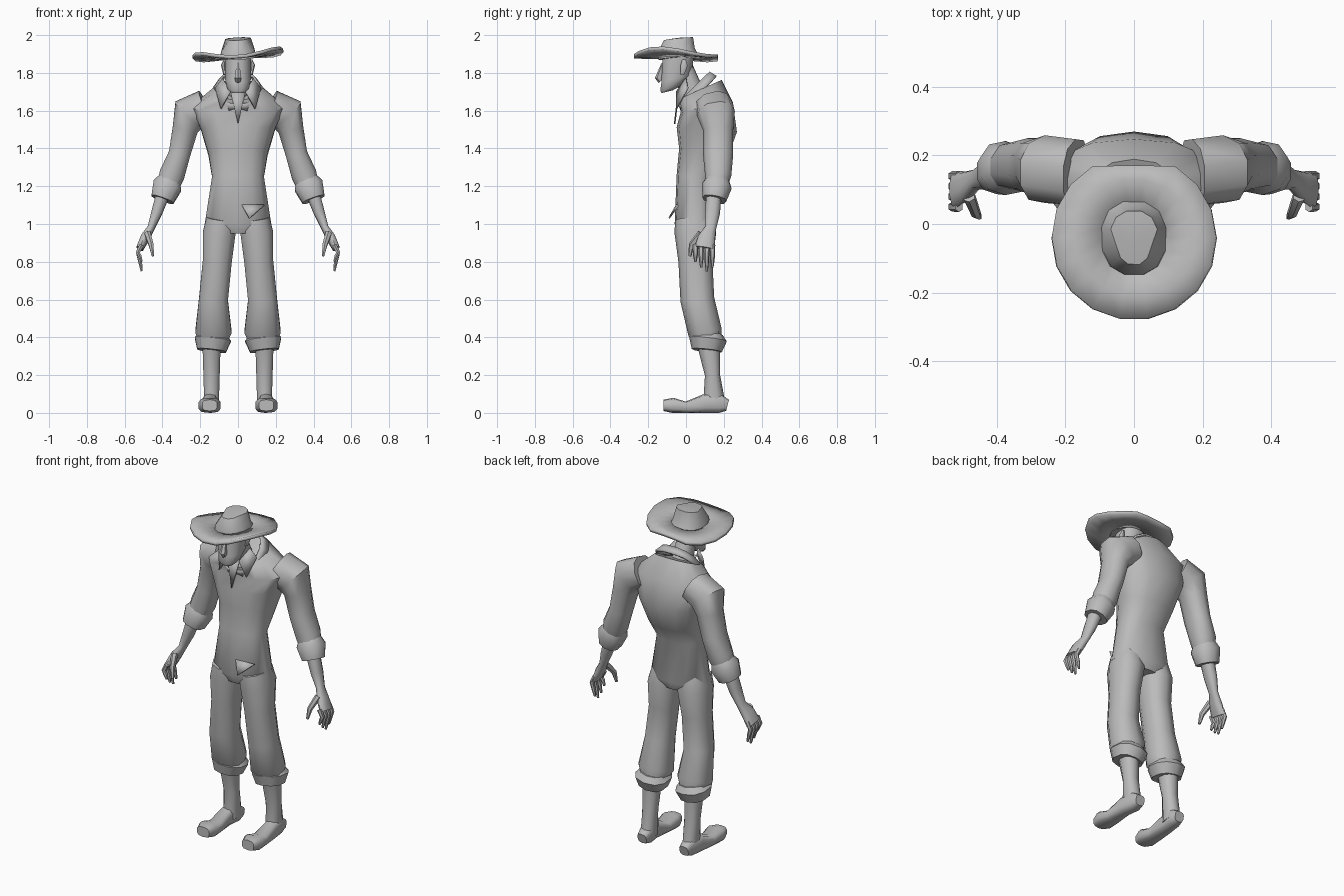
import bpy
import bmesh
import math
from mathutils import Vector

default_cube = bpy.data.objects.get("Cube")
if default_cube:
    bpy.data.objects.remove(default_cube, do_unlink=True)

plain_grey = bpy.data.materials.new("plain_grey")
plain_grey.use_nodes = True
plain_grey.diffuse_color = (.5, .5, .5, 1)
shader = plain_grey.node_tree.nodes["Principled BSDF"]
shader.inputs["Base Color"].default_value = plain_grey.diffuse_color


def finish(name, bm, mirror=False, thickness=0):
    """Turn a bmesh into a smooth shaded object with its modifiers."""
    bmesh.ops.recalc_face_normals(bm, faces=bm.faces)
    mesh = bpy.data.meshes.new(name)
    bm.to_mesh(mesh)
    bm.free()
    mesh.materials.append(plain_grey)
    mesh.shade_smooth()
    mesh.set_sharp_from_angle(angle=math.radians(50))
    part = bpy.data.objects.new(name, mesh)
    bpy.context.collection.objects.link(part)
    if thickness:
        solidify = part.modifiers.new("thickness", 'SOLIDIFY')
        solidify.thickness = thickness
        solidify.offset = 0
    if mirror:
        part.modifiers.new("mirror", 'MIRROR')
    return part


def bridge(bm, rows):
    """Join each closed row of vertices to the next one."""
    for lower, upper in zip(rows, rows[1:]):
        for i in range(len(lower)):
            bm.faces.new((lower[i - 1], lower[i], upper[i], upper[i - 1]))


def rounded(angle, square):
    """Point on a unit circle, pushed out towards a square."""
    return [math.copysign(abs(value) ** square, value)
            for value in (math.cos(angle), math.sin(angle))]


def tube(name, stations, sides=10, square=.85, axis=None, mirror=False, thickness=0):
    """Skin rings along stations of (x, y, z, half width, half depth).
    Rings stand square to the path, or to the axis if one is given."""
    bm = bmesh.new()
    centres = [Vector(station[:3]) for station in stations]
    rows = []
    for i, (*_, width, depth) in enumerate(stations):
        path = centres[min(i + 1, len(centres) - 1)] - centres[max(i - 1, 0)]
        along = Vector(axis or path).normalized()
        across = Vector((1, 0, 0))
        across = (across - along * across.dot(along)).normalized()
        outward = along.cross(across)
        row = []
        for step in range(sides):
            u, v = rounded(math.tau * (step + .5) / sides, square)
            row.append(bm.verts.new(centres[i] + across * u * width + outward * v * depth))
        rows.append(row)
    bridge(bm, rows)
    if not thickness:
        bm.faces.new(rows[0])
        bm.faces.new(rows[-1])
    return finish(name, bm, mirror, thickness)


def rolled_cuff(name, top, bottom, width, depth):
    """A band of cloth that swells just below its top edge."""
    top, bottom = Vector(top), Vector(bottom)
    profile = ((0, .75), (.35, 1), (1, .8))
    tube(name, [(*top.lerp(bottom, t), width * swell, depth * swell)
                for t, swell in profile], mirror=True)


def plate(name, corners, mirror=False):
    bm = bmesh.new()
    bm.faces.new([bm.verts.new(corner) for corner in corners])
    finish(name, bm, mirror, thickness=.008)


# Shirt body and hips
tube("torso", [
    (0, .05, .95, .1, .09),
    (0, .05, 1, .18, .11),
    (0, .05, 1.25, .14, .1),
    (0, .09, 1.37, .16, .13),
    (0, .11, 1.5, .2, .16),
    (0, .11, 1.62, .25, .14),
    (0, .07, 1.71, .13, .13),
], sides=14)

# Standing collar, its points, the open neckline and the loose shirt tail
tube("collar", [(0, .07, 1.69, .13, .13), (0, .04, 1.72, .1, .12)],
     sides=12, square=.75, thickness=.01)
plate("collar_points", [(.12, .01, 1.72), (.09, -.05, 1.61), (.04, -.05, 1.7), (.08, 0, 1.77)],
      mirror=True)
plate("neckline", [(.04, -.04, 1.7), (0, -.06, 1.53), (-.04, -.04, 1.7)])
plate("shirt_tail", [(.02, -.05, 1.1), (.06, -.09, 1.03), (.14, -.04, 1.1)])

# Trouser legs, baggy below the knee, with rolled cuffs
tube("trouser_legs", [
    (.09, .04, 1.03, .08, .1),
    (.1, .05, .95, .09, .11),
    (.11, .05, .8, .08, .09),
    (.13, .06, .6, .08, .09),
    (.13, .1, .43, .1, .09),
    (.13, .12, .37, .07, .07),
], mirror=True)
rolled_cuff("trouser_cuffs", (.13, .12, .42), (.14, .11, .33), width=.1, depth=.1)

# Boots
tube("boot_shafts", [
    (.14, .12, .36, .05, .06),
    (.14, .14, .2, .045, .04),
    (.14, .15, .04, .04, .06),
], mirror=True)
tube("boot_feet", [
    (.14, .22, .04, .03, .03),
    (.14, .18, .05, .04, .05),
    (.15, .1, .05, .04, .05),
    (.15, 0, .03, .05, .03),
    (.15, -.07, .04, .06, .04),
    (.15, -.12, .04, .04, .03),
], square=.65, mirror=True)

# Sleeves with rolled cuffs
tube("sleeves", [
    (.17, .15, 1.62, .09, .1),
    (.26, .16, 1.58, .1, .1),
    (.28, .17, 1.5, .07, .08),
    (.31, .17, 1.37, .06, .08),
    (.35, .17, 1.26, .07, .07),
    (.37, .16, 1.2, .06, .06),
], mirror=True)
rolled_cuff("sleeve_cuffs", (.36, .17, 1.24), (.4, .15, 1.13), width=.08, depth=.08)

# Forearms running into the palms
tube("forearms", [
    (.39, .15, 1.18, .04, .04),
    (.43, .14, 1.06, .03, .04),
    (.46, .13, .98, .02, .03),
    (.49, .11, .93, .025, .045),
    (.52, .1, .87, .02, .055),
], mirror=True)

# Four fingers curling inwards, the middle ones longest, and a thumb
for i, length in enumerate((.08, .11, .13, .11)):
    y = .05 + i * .03
    tube(f"finger_{i + 1}", [
        (.51, y, .89, .013, .015),
        (.53, y, .85, .012, .014),
        (.52, y, .87 - length / 2, .011, .012),
        (.51, y, .88 - length, .006, .006),
    ], sides=6, mirror=True)
tube("thumbs", [
    (.48, .08, .95, .018, .02),
    (.46, .03, .89, .014, .016),
    (.45, .02, .83, .007, .008),
], sides=6, mirror=True)

# Neck, long-jawed head, nose and ears
tube("neck", [(0, .06, 1.64, .06, .06), (0, -.02, 1.82, .05, .06)])
tube("head", [
    (0, -.1, 1.7, .04, .03),
    (0, -.08, 1.72, .06, .06),
    (0, -.05, 1.77, .07, .085),
    (0, -.04, 1.9, .07, .09),
], sides=12, axis=(0, -.25, 1))
tube("nose", [
    (0, -.13, 1.76, .014, .02),
    (0, -.14, 1.77, .02, .025),
    (0, -.12, 1.85, .008, .01),
], sides=6)
tube("ears", [
    (.07, -.02, 1.79, .008, .01),
    (.08, -.01, 1.84, .011, .02),
    (.07, -.01, 1.87, .006, .01),
], sides=8, mirror=True)

# Hat crown, leaning a little and pinched at the front
crown = tube("hat_crown", [
    (0, -.04, 1.88, .1, .11),
    (0, -.05, 1.92, .09, .1),
    (0, -.04, 1.98, .07, .08),
    (0, -.03, 1.985, .03, .03),
], sides=12, axis=(-.05, -.1, 1))
for vertex in crown.data.vertices:
    if vertex.co.z > 1.95 and vertex.co.y < -.05:
        vertex.co.x *= .75

# Wide brim, cut straight at the back, tipped sideways and waved at the sides
bm = bmesh.new()
rows = []
for radius in (.09, .17, .24):
    row = []
    for step in range(18):
        u, v = rounded(math.tau * step / 18, 1)
        x = radius * u
        y = min(radius * v - .04, .17)
        wave = (x / .24) ** 2 * (.01 - y / 5)
        row.append(bm.verts.new((x, y, 1.885 + x * .07 + wave)))
    rows.append(row)
bridge(bm, rows)
finish("hat_brim", bm, thickness=.018)
